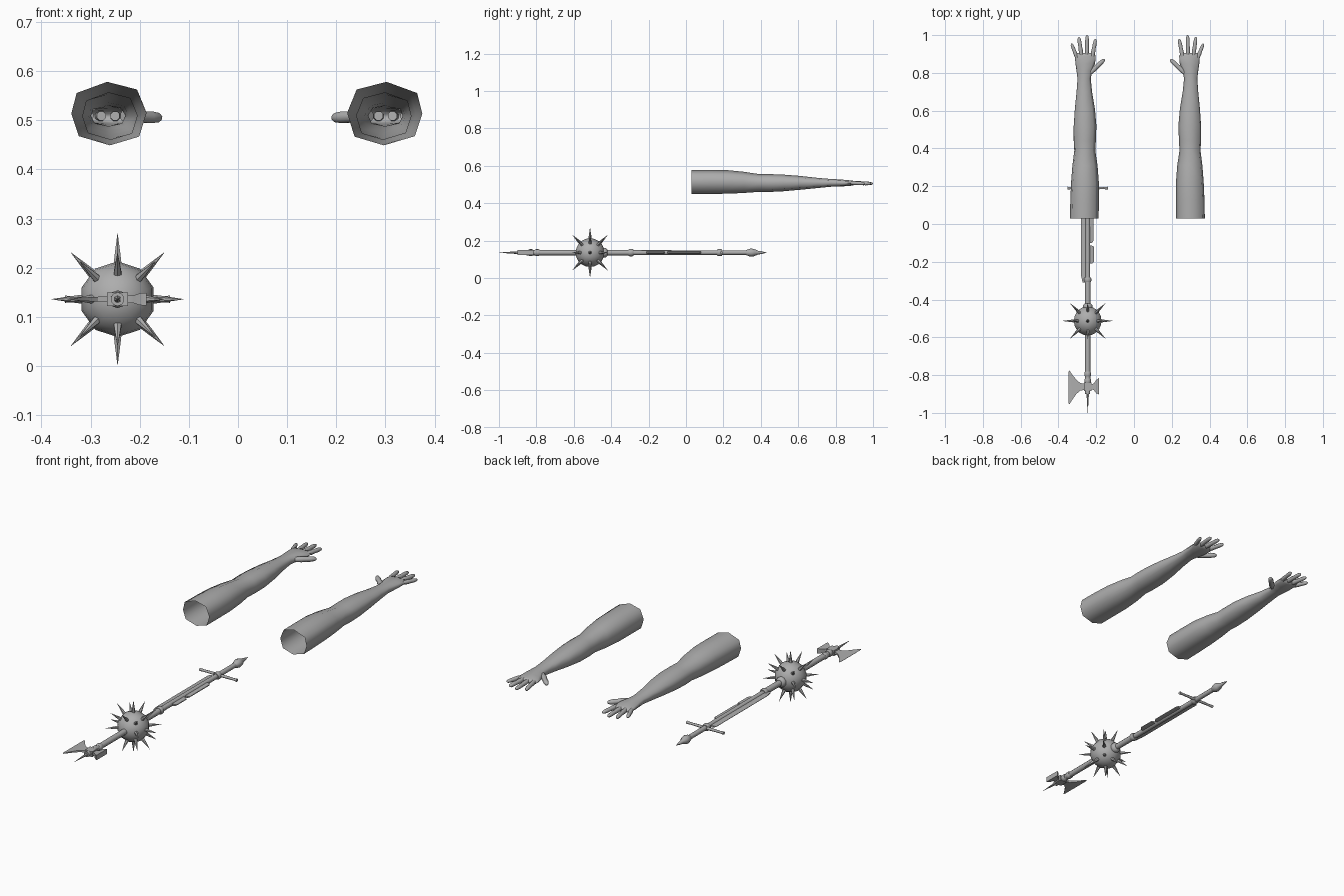
import bpy, bmesh, math
from itertools import product
from mathutils import Vector

cube = bpy.data.objects.get("Cube")
if cube:
    bpy.data.objects.remove(cube, do_unlink=True)

grey = bpy.data.materials.new("plain grey")
grey.use_nodes = True
grey.diffuse_color = (0.42, 0.42, 0.42, 1)
grey.node_tree.nodes["Principled BSDF"].inputs["Base Color"].default_value = (0.42, 0.42, 0.42, 1)


def finish(name, bm, angle=50):
    bmesh.ops.recalc_face_normals(bm, faces=bm.faces[:])
    mesh = bpy.data.meshes.new(name)
    bm.to_mesh(mesh)
    bm.free()
    mesh.materials.append(grey)
    obj = bpy.data.objects.new(name, mesh)
    bpy.context.collection.objects.link(obj)
    bpy.ops.object.select_all(action="DESELECT")
    obj.select_set(True)
    bpy.context.view_layer.objects.active = obj
    bpy.ops.object.shade_smooth_by_angle(angle=math.radians(angle))
    return obj


def loft(name, rings, cap_start=True, angle=50):
    """Skin a row of equally sized cross-sections."""
    bm = bmesh.new()
    rows = [[bm.verts.new(p) for p in ring] for ring in rings]
    n = len(rows[0])
    for a, b in zip(rows, rows[1:]):
        for i in range(n):
            j = (i + 1) % n
            bm.faces.new((a[i], a[j], b[j], b[i]))
    bm.faces.new(rows[-1])
    if cap_start:
        bm.faces.new(rows[0])
    return finish(name, bm, angle)


def tube(name, start, end, profile, sides=8):
    """Round bar from start to end; profile holds (fraction, radius)."""
    start, end = Vector(start), Vector(end)
    turn = (end - start).to_track_quat("Z", "Y")
    rings = []
    for t, r in profile:
        centre = start.lerp(end, t)
        angles = [math.tau * (i + 0.5) / sides for i in range(sides)]
        rings.append([centre + turn @ Vector((r * math.cos(a), r * math.sin(a), 0)) for a in angles])
    return loft(name, rings)


def slab(name, stations):
    """Flat part made of rectangles at each x: (x, y low, y high, half thickness)."""
    rings = [[(x, lo, AZ - h), (x, hi, AZ - h), (x, hi, AZ + h), (x, lo, AZ + h)]
             for x, lo, hi, h in stations]
    return loft(name, rings, angle=30)


# Arms, open at the shoulder end
OCTAGON = [(-1, 0), (-.86, .65), (-.05, 1), (.74, .76), (1, .02), (.8, -.73), (.03, -1), (-.8, -.71)]
ARM = [  # y, x low, x high, z low, z high
    (.03, -.339, -.187, .449, .578), (.13, -.337, -.186, .450, .578),
    (.22, -.333, -.186, .451, .577), (.31, -.326, -.193, .455, .568),
    (.39, -.316, -.205, .461, .556), (.44, -.319, -.202, .460, .556),
    (.52, -.319, -.199, .464, .553), (.61, -.313, -.207, .472, .546),
    (.70, -.304, -.222, .481, .536), (.77, -.299, -.229, .488, .530),
    (.81, -.304, -.221, .489, .528), (.85, -.310, -.206, .491, .525),
    (.89, -.313, -.203, .494, .521), (.905, -.305, -.212, .500, .516)]
FINGERS = {
    "little": ((-.302, .88), (-.331, .955), .010),
    "ring": ((-.278, .89), (-.292, .990), .011),
    "middle": ((-.250, .89), (-.248, 1.0), .011),
    "index": ((-.222, .88), (-.203, .980), .011),
    "thumb": ((-.232, .80), (-.156, .872), .013)}
DIGIT = [(0, .9), (.3, 1.1), (.5, .95), (.7, 1), (.9, .8), (.97, .5), (1, .15)]
MID = 0.018

for side, s in (("right", 1), ("left", -1)):
    def flip(x):
        return MID + s * (x - MID)

    rings = [[(flip((x0 + x1) / 2 + u * (x1 - x0) / 2), y, (z0 + z1) / 2 + v * (z1 - z0) / 2)
              for u, v in OCTAGON] for y, x0, x1, z0, z1 in ARM]
    loft(side + "_arm", rings, cap_start=False, angle=80)
    for finger, (a, b, r) in FINGERS.items():
        tube(f"{side}_{finger}_finger", (flip(a[0]), a[1], .509), (flip(b[0]), b[1], .505),
             [(t, r * k) for t, k in DIGIT])

# Weapon shaft with collars, pommel and tip along one axis
AX, AZ = -.245, .136


def turned(name, profile, sides=10):
    lo, hi = profile[0][0], profile[-1][0]
    return tube(name, (AX, lo, AZ), (AX, hi, AZ), [((y - lo) / (hi - lo), r) for y, r in profile], sides)


turned("front_shaft", [(-.9, .014), (-.3, .015)])
turned("rear_shaft", [(-.3, .013), (.34, .012)])
turned("tip_spike", [(-1, .0005), (-.95, .004), (-.89, .008)], 6)
turned("ball_collar", [(-.46, .02), (-.445, .026), (-.43, .026), (-.42, .017)])
for i, (y, r) in enumerate([(-.83, .018), (-.795, .018), (-.295, .020), (.18, .019)]):
    turned(f"collar_{i + 1}", [(y - .013, r * .85), (y - .007, r), (y + .007, r), (y + .013, r * .85)])
turned("pommel", [(.32, .012), (.335, .019), (.35, .022), (.365, .019), (.385, .010),
                  (.40, .008), (.43, .001)])
tube("crossguard", (AX - .107, .19, AZ), (AX + .107, .19, AZ),
     [(0, .008), (.1, .006), (.5, .008), (.9, .006), (1, .008)])

# Long fins beside the rear shaft
slab("right_fin", [(AX, -.31, .16, .006), (-.272, -.31, .16, .004), (-.281, -.27, .15, .001)])
slab("left_fin_front", [(AX, -.21, -.115, .006), (-.222, -.21, -.115, .005), (-.213, -.20, -.12, .002)])
slab("left_fin_rear", [(AX, -.10, .08, .006), (-.222, -.10, .08, .005), (-.215, -.09, .07, .002)])

# Axe head: socket, blade and hammer
HY = -.862
slab("axe_socket", [(AX - .021, HY - .022, HY + .022, .014), (AX + .021, HY - .022, HY + .022, .014)])
slab("axe_blade", [(-.258, HY - .016, HY + .016, .006), (-.285, HY - .020, HY + .020, .005),
                   (-.305, HY - .038, HY + .038, .004), (-.325, HY - .066, HY + .062, .003),
                   (-.342, HY - .093, HY + .087, .001), (-.347, HY - .085, HY + .080, .0005)])
slab("hammer", [(-.226, HY - .012, HY + .012, .008), (-.212, HY - .018, HY + .018, .008),
                (-.200, HY - .034, HY + .036, .012), (-.186, HY - .040, HY + .046, .013)])

# Spiked ball
BALL = Vector((AX, -.513, AZ))
steps = 10
ball_profile = [(BALL.y - .077 * math.cos(math.pi * i / steps),
                 max(.001, .077 * math.sin(math.pi * i / steps))) for i in range(steps + 1)]
lo, hi = ball_profile[0][0], ball_profile[-1][0]
turned("ball", ball_profile)

count = 0
for d in product((-1, 0, 1), repeat=3):
    direction = Vector(d)
    if direction.length == 0 or (d[0] == 0 and d[2] == 0):
        continue
    direction.normalize()
    count += 1
    tube(f"ball_spike_{count}", BALL + direction * .066, BALL + direction * .134,
         [(0, .010), (.4, .0065), (1, .0003)], 6)
